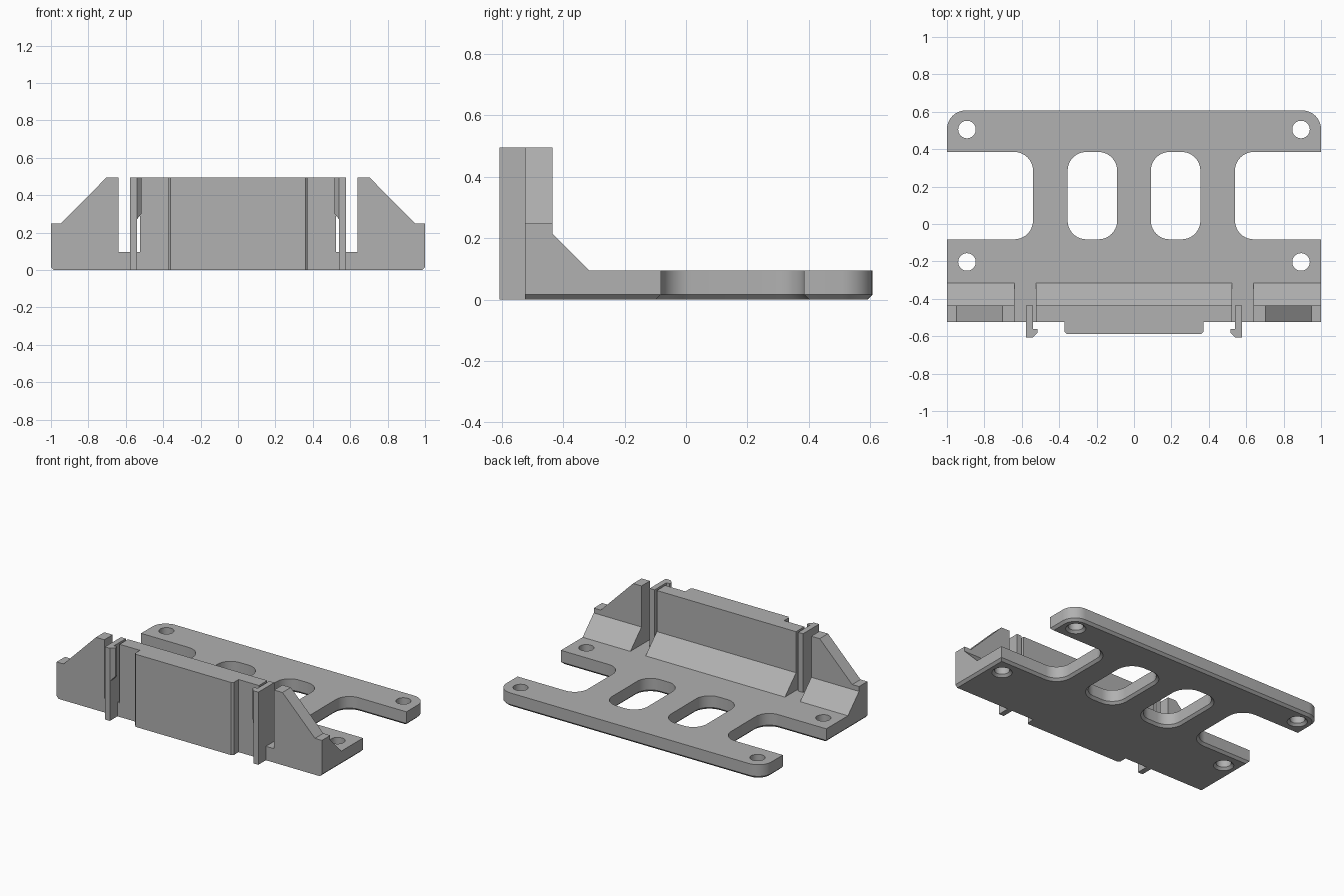
import bpy, bmesh, math
from mathutils import Vector

if "Cube" in bpy.data.objects:
    bpy.data.objects.remove(bpy.data.objects["Cube"], do_unlink=True)

GREY = (0.44, 0.44, 0.44, 1)
grey = bpy.data.materials.new("plain grey")
grey.use_nodes = True
grey.diffuse_color = GREY
grey.node_tree.nodes["Principled BSDF"].inputs["Base Color"].default_value = GREY

FRONT, BACK = -0.525, 0.607
WALL_BACK, GUSSET_BACK = -0.435, -0.315
THICK, HIGH, CHAMFER = 0.095, 0.495, 0.016
GAP_IN, GAP_OUT = 0.525, 0.64


def finish(name, bm):
    bmesh.ops.recalc_face_normals(bm, faces=bm.faces)
    mesh = bpy.data.meshes.new(name)
    bm.to_mesh(mesh)
    bm.free()
    obj = bpy.data.objects.new(name, mesh)
    bpy.context.collection.objects.link(obj)
    mesh.materials.append(grey)
    return obj


def prism(name, profile, axis, lo, hi, edit=None):
    """Extrude a 2D profile from lo to hi along an axis."""
    place = {"x": lambda p, t: (t, p[0], p[1]),
             "y": lambda p, t: (p[0], t, p[1]),
             "z": lambda p, t: (p[0], p[1], t)}[axis]
    bm = bmesh.new()
    a = [bm.verts.new(place(p, lo)) for p in profile]
    b = [bm.verts.new(place(p, hi)) for p in profile]
    bm.faces.new(a)
    bm.faces.new(b)
    for i in range(len(a)):
        j = (i + 1) % len(a)
        bm.faces.new((a[i], a[j], b[j], b[i]))
    if edit:
        edit(bm)
    return finish(name, bm)


def rounded(corners, steps=10):
    """Right-angled outline from (x, y, radius) corners."""
    out = []
    for i, (x, y, r) in enumerate(corners):
        p = Vector((x, y))
        if not r:
            out.append(p)
            continue
        d1 = (Vector(corners[i - 1][:2]) - p).normalized()
        d2 = (Vector(corners[(i + 1) % len(corners)][:2]) - p).normalized()
        centre = p + (d1 + d2) * r
        for k in range(steps + 1):
            a = math.pi / 2 * k / steps
            out.append(centre - (d2 * math.cos(a) + d1 * math.sin(a)) * r)
    return out


def offset(loop, d):
    """Shift a counter-clockwise loop to its left by d."""
    out = []
    for i, p in enumerate(loop):
        e1 = (p - loop[i - 1]).normalized()
        e2 = (loop[(i + 1) % len(loop)] - p).normalized()
        n1, n2 = Vector((-e1.y, e1.x)), Vector((-e2.y, e2.x))
        q = p + (n1 + n2) * (d / (1 + n1.dot(n2)))
        if abs(p.y - FRONT) < 1e-5:
            q.y = FRONT
        out.append(q)
    return out


# Base plate: outline with side notches, two slots and four screw holes
R, NOTCH_LO, NOTCH_HI, NECK = 0.1, -0.082, 0.385, 0.54
right_half = [(1, FRONT, 0), (1, NOTCH_LO, 0), (NECK, NOTCH_LO, R),
              (NECK, NOTCH_HI, R), (1, NOTCH_HI, 0), (1, BACK, R)]
left_half = [(-x, y, r) for x, y, r in reversed(right_half)]
loops = [(rounded(right_half + left_half), CHAMFER)]
for s in (1, -1):
    x0, x1 = sorted((0.09 * s, 0.355 * s))
    slot = [(x0, NOTCH_LO, R), (x1, NOTCH_LO, R), (x1, NOTCH_HI, R), (x0, NOTCH_HI, R)]
    loops.append((rounded(slot), -CHAMFER))
    for y in (-0.203, 0.505):
        turn = [2 * math.pi * k / 32 for k in range(32)]
        hole = [Vector((0.893 * s + 0.047 * math.cos(a), y + 0.047 * math.sin(a))) for a in turn]
        loops.append((hole, -CHAMFER))

bm = bmesh.new()
caps = ([], [])
for loop, d in loops:
    rings = [[bm.verts.new((p.x, p.y, z)) for p in ring]
             for ring, z in ((offset(loop, d), 0), (loop, CHAMFER), (loop, THICK))]
    n = len(loop)
    for low, high in zip(rings, rings[1:]):
        for i in range(n):
            j = (i + 1) % n
            bm.faces.new((low[i], low[j], high[j], high[i]))
    for cap, ring in zip(caps, (rings[0], rings[2])):
        cap += [bm.edges.get((ring[i], ring[(i + 1) % n])) for i in range(n)]
for cap in caps:
    bmesh.ops.triangle_fill(bm, edges=cap, use_beauty=True)
plate = finish("base_plate", bm)
bpy.ops.object.select_all(action="DESELECT")
plate.select_set(True)
bpy.context.view_layer.objects.active = plate
bpy.ops.object.shade_smooth_by_angle(angle=math.radians(30))

# Centre wall with its sloping foot, and the raised front panel
FOOT = THICK + GUSSET_BACK * -1 + WALL_BACK * -1 - 2 * -GUSSET_BACK
prism("centre_wall", [(FRONT, THICK), (FRONT, HIGH), (WALL_BACK, HIGH),
                      (WALL_BACK, FOOT), (GUSSET_BACK, THICK)], "x", -GAP_IN, GAP_IN)
prism("front_panel", [(-0.372, FRONT), (-0.372, -0.575), (-0.36, -0.587),
                      (0.36, -0.587), (0.372, -0.575), (0.372, FRONT)], "z", 0, HIGH)


def taper_hook(bm):
    # Slope the underside of the hook up towards its tip
    for v in bm.verts:
        if v.co.z < 0.4 and abs(v.co.x) < 0.53:
            v.co.z += 0.03


# Side walls, their feet and the spring clips
for side, s in (("left", 1), ("right", -1)):
    def flip(pts):
        return [(x * s, y) for x, y in pts]

    prism(side + "_side_wall",
          flip([(GAP_OUT, THICK), (1, THICK), (1, 0.248), (0.948, 0.248),
                (0.703, HIGH), (GAP_OUT, HIGH)]), "y", FRONT, WALL_BACK)
    prism(side + "_wall_foot", [(WALL_BACK, THICK), (WALL_BACK, FOOT), (GUSSET_BACK, THICK)],
          "x", s * GAP_OUT, s)
    prism(side + "_clip_stem",
          flip([(0.541, -0.607), (0.578, -0.607), (0.578, WALL_BACK), (0.541, WALL_BACK)]),
          "z", 0, HIGH)
    prism(side + "_clip_hook",
          flip([(0.541, -0.607), (0.541, -0.562), (0.517, -0.562), (0.517, -0.583)]),
          "z", 0.27, HIGH, taper_hook)
